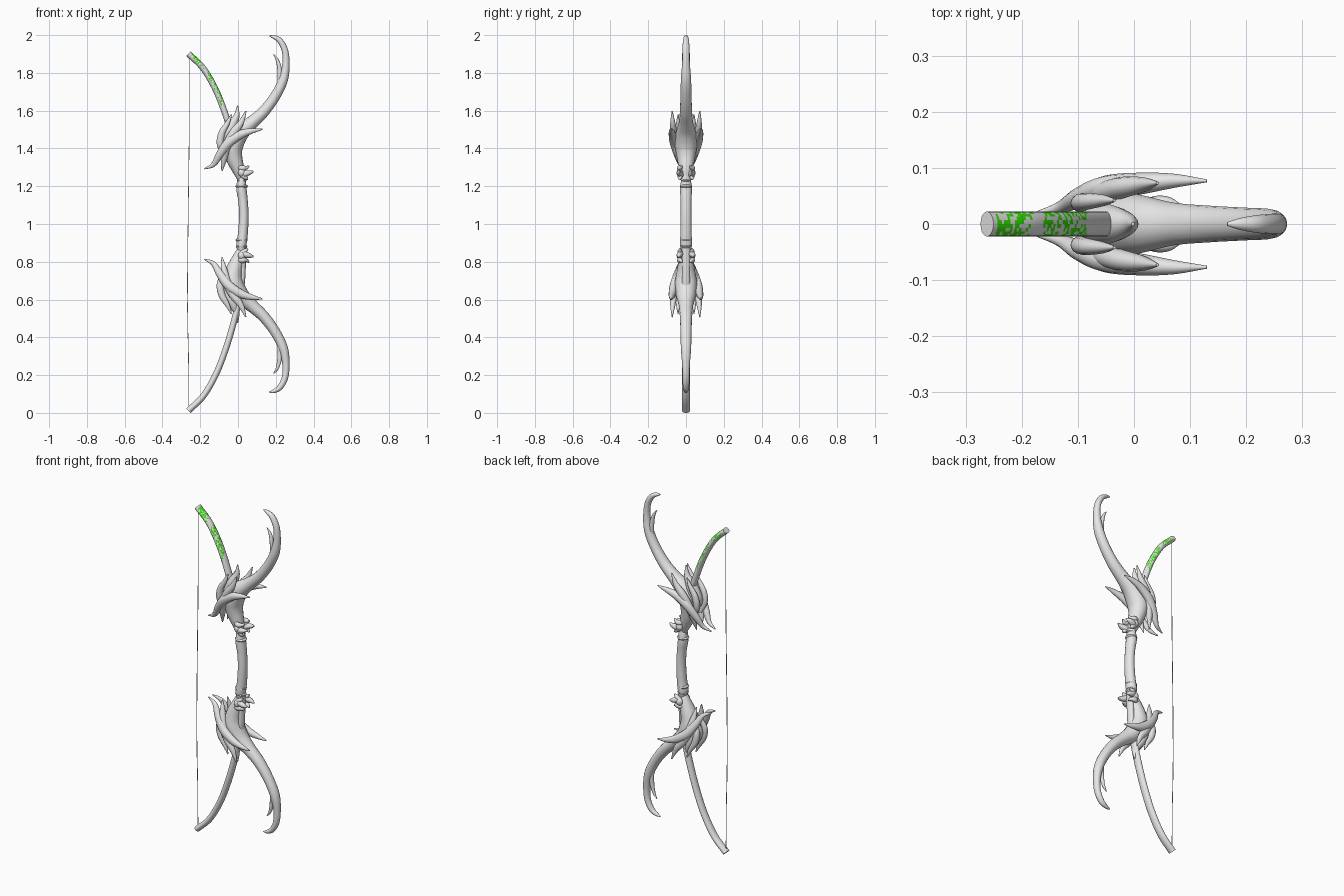
import bpy, bmesh, math, random
from mathutils import Vector

random.seed(4)
MID = 1.0525  # height about which upper and lower ornaments mirror


def material(name, rgb):
    m = bpy.data.materials.new(name)
    m.diffuse_color = (*rgb, 1)
    return m


GREY = material("grey", (0.8, 0.8, 0.8))
GREEN = material("green", (0.03, 0.8, 0.0))


def spline(pts, n):
    """Catmull-Rom resampling of (x, y, z, radius) points."""
    p = [Vector(q) for q in pts]
    p = [2 * p[0] - p[1]] + p + [2 * p[-1] - p[-2]]
    out = []
    for i in range(1, len(p) - 2):
        a, b, c, d = p[i - 1:i + 3]
        for k in range(n):
            t = k / n
            out.append(0.5 * (2 * b + (c - a) * t + (2 * a - 5 * b + 4 * c - d) * t * t
                              + (3 * b - a - 3 * c + d) * t ** 3))
    return out + [p[-2]]


def finish(bm, name):
    bmesh.ops.recalc_face_normals(bm, faces=bm.faces)
    me = bpy.data.meshes.new(name)
    bm.to_mesh(me)
    bm.free()
    me.materials.append(GREY)
    ob = bpy.data.objects.new(name, me)
    bpy.context.collection.objects.link(ob)
    bpy.ops.object.select_all(action='DESELECT')
    ob.select_set(True)
    bpy.context.view_layer.objects.active = ob
    bpy.ops.object.shade_smooth_by_angle(angle=math.radians(45))
    return ob


def tube(name, pts, depth=1.0, sides=12, n=6, flip=False, side=1):
    """Tapered tube along a path; depth scales its radius along y."""
    path = spline(pts, n)
    bm = bmesh.new()
    rings = []
    for i, q in enumerate(path):
        t = (path[min(i + 1, len(path) - 1)] - path[max(i - 1, 0)]).to_3d().normalized()
        u = Vector((0, 1, 0))
        u = (u - t * t.dot(u)).normalized()
        v = t.cross(u)
        r = max(q[3], 0.001)
        ring = []
        for k in range(sides):
            a = 2 * math.pi * k / sides
            c = q.to_3d() + u * (r * depth * math.cos(a)) + v * (r * math.sin(a))
            ring.append(bm.verts.new((c.x, c.y * side, 2 * MID - c.z if flip else c.z)))
        rings.append(ring)
    for a, b in zip(rings, rings[1:]):
        for k in range(sides):
            j = (k + 1) % sides
            bm.faces.new((a[k], a[j], b[j], b[k]))
    bm.faces.new(rings[0])
    bm.faces.new(rings[-1])
    return finish(bm, name)


def ball(name, loc, r, scale=(1, 1, 1)):
    bm = bmesh.new()
    bmesh.ops.create_uvsphere(bm, u_segments=12, v_segments=8, radius=r)
    for v in bm.verts:
        v.co = Vector([v.co[i] * scale[i] + loc[i] for i in range(3)])
    return finish(bm, name)


# Bow stave running through the grip, with green flecks near the upper end
half = [(-0.262, 1.901), (-0.185, 1.825), (-0.12, 1.715), (-0.07, 1.59),
        (-0.03, 1.46), (0.002, 1.33), (0.022, 1.2)]
stave_pts = [(x, 0, z, 0.0165) for x, z in half] + [(0.027, 0, 0.957, 0.0165)]
stave_pts += [(x, 0, 1.913 - z, 0.0165) for x, z in reversed(half)]
stave = tube("stave", stave_pts, depth=1.35, sides=20, n=20)
stave.data.materials.append(GREEN)
for f in stave.data.polygons:
    x, z = f.center.x, f.center.z
    outward = f.normal.x + f.normal.z
    if len(f.vertices) == 4 and outward > -0.3 and (-0.245 < x < -0.18 or -0.16 < x < -0.085) and z > 1.6:
        f.material_index = int(random.random() < (0.55 if outward > 0.6 else 0.35))

# Bow string
tube("string", [(-0.258, 0, 1.895, 0.002), (-0.258, 0, 1.5, 0.002), (-0.263, 0, 1.1, 0.002),
                (-0.268, 0, 0.6, 0.002), (-0.262, 0, 0.3, 0.002), (-0.26, 0, 0.02, 0.002)],
     sides=6, n=2)

# Grip with collars
tube("grip", [(0.02, 0, 1.25, 0.02), (0.018, 0, 1.19, 0.027), (0.027, 0, 1.12, 0.025),
              (0.031, 0, 1.04, 0.025), (0.026, 0, 0.95, 0.026), (0.018, 0, 0.89, 0.027),
              (0.02, 0, 0.85, 0.02)], depth=1.15, sides=16)
for i, (z, r) in enumerate([(1.23, 0.026), (1.2, 0.033), (0.915, 0.032), (0.88, 0.031)]):
    ball(f"grip_collar_{i}", (0.019, 0, z), r, (1, 1, 0.42))

# Leaves: paths of (x, y, z, radius), placed on both sides
LEAVES = {
    "long_leaf": [(-0.178, 0.018, 1.292, 0.003), (-0.13, 0.03, 1.315, 0.013),
                  (-0.095, 0.048, 1.37, 0.021), (-0.05, 0.065, 1.43, 0.025),
                  (0.01, 0.072, 1.472, 0.023), (0.07, 0.077, 1.492, 0.015),
                  (0.13, 0.077, 1.502, 0.003)],
    "rising_leaf": [(-0.085, 0.022, 1.28, 0.003), (-0.075, 0.036, 1.34, 0.016),
                    (-0.06, 0.052, 1.41, 0.023), (-0.025, 0.064, 1.48, 0.023),
                    (0.015, 0.07, 1.535, 0.016), (0.042, 0.073, 1.598, 0.003)],
    "short_leaf": [(-0.075, 0.025, 1.36, 0.008), (-0.094, 0.036, 1.42, 0.018),
                   (-0.086, 0.04, 1.48, 0.018), (-0.055, 0.042, 1.535, 0.012),
                   (-0.035, 0.042, 1.58, 0.003)],
}
# Curled knots beside the grip
KNOT = {
    "knot_spur": [(0.015, 0.02, 1.255, 0.012), (0.035, 0.032, 1.265, 0.017),
                  (0.06, 0.036, 1.272, 0.013), (0.082, 0.032, 1.278, 0.004)],
    "knot_hook": [(0.005, 0.025, 1.298, 0.012), (0.025, 0.034, 1.296, 0.015),
                  (0.045, 0.028, 1.298, 0.01), (0.058, 0.022, 1.308, 0.004)],
    "knot_barb": [(0.015, 0.03, 1.265, 0.013), (0.038, 0.032, 1.247, 0.012),
                  (0.052, 0.03, 1.235, 0.004)],
}

for flip in (False, True):
    end = "lower" if flip else "upper"
    # Swelling body that runs on into the curved horn
    tube(f"{end}_horn", [
        (0.016, 0, 1.235, 0.018), (0.0, 0, 1.29, 0.033), (-0.023, 0, 1.36, 0.046),
        (-0.025, 0, 1.42, 0.054), (0.012, 0, 1.485, 0.048), (0.073, 0, 1.537, 0.035),
        (0.138, 0, 1.597, 0.03), (0.198, 0, 1.678, 0.027), (0.24, 0, 1.765, 0.025),
        (0.254, 0, 1.85, 0.019), (0.248, 0, 1.92, 0.017), (0.222, 0, 1.97, 0.015),
        (0.19, 0, 1.99, 0.01), (0.166, 0, 1.996, 0.003)], depth=1.08, sides=16, flip=flip)
    # Thin spike inside the horn
    tube(f"{end}_horn_spike", [(0.205, 0, 1.68, 0.012), (0.222, 0, 1.75, 0.014),
                               (0.22, 0, 1.82, 0.012), (0.207, 0, 1.87, 0.008),
                               (0.188, 0, 1.898, 0.002)], flip=flip)
    # Centre leaf over the stave
    tube(f"{end}_crest_leaf", [(-0.05, 0, 1.38, 0.02), (-0.07, 0, 1.44, 0.032),
                               (-0.04, 0, 1.51, 0.031), (-0.008, 0, 1.57, 0.016),
                               (-0.002, 0, 1.628, 0.003)], depth=1.1, flip=flip)
    for side in (1, -1):
        tag = f"{end}_{'back' if side > 0 else 'front'}"
        for name, pts in LEAVES.items():
            tube(f"{tag}_{name}", pts, depth=0.85, flip=flip, side=side)
        for name, pts in KNOT.items():
            tube(f"{tag}_{name}", pts, sides=8, n=4, flip=flip, side=side)
        z = 2 * MID - 1.272 if flip else 1.272
        ball(f"{tag}_knot", (0.02, side * 0.032, z), 0.02, (1, 0.9, 1.1))
